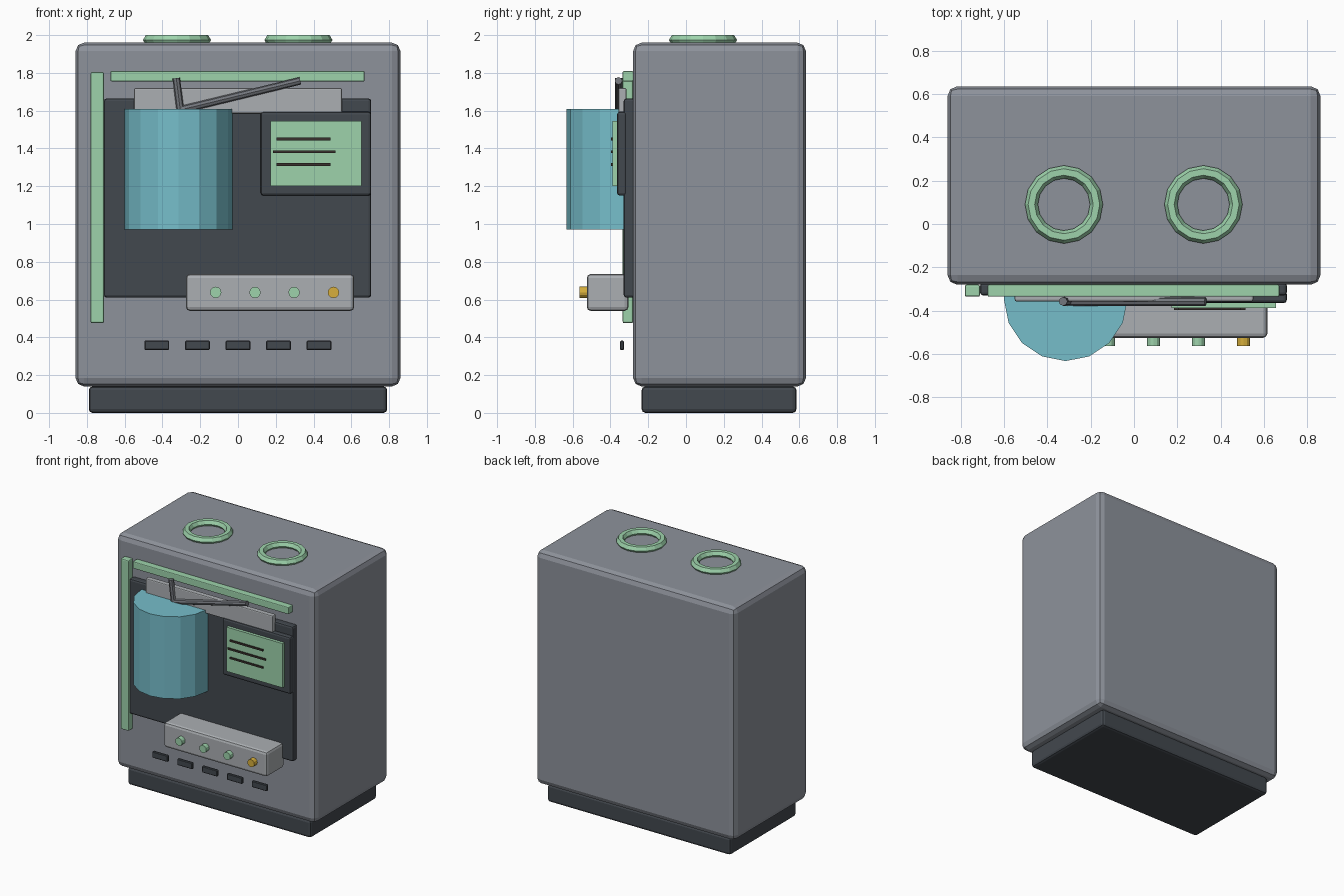
import bpy, bmesh, math
from mathutils import Vector

if "Cube" in bpy.data.objects:
    bpy.data.objects.remove(bpy.data.objects["Cube"])


def material(name, rgb):
    m = bpy.data.materials.new(name)
    m.diffuse_color = (*rgb, 1)
    m.use_nodes = True
    m.node_tree.nodes["Principled BSDF"].inputs["Base Color"].default_value = m.diffuse_color
    return m


STEEL = material("steel", (0.27, 0.29, 0.33))
DARK = material("dark", (0.055, 0.065, 0.077))
LIGHT = material("light_metal", (0.41, 0.43, 0.45))
GREEN = material("green", (0.34, 0.65, 0.41))
GLASS = material("glass", (0.18, 0.51, 0.59))
AMBER = material("amber", (0.68, 0.43, 0.045))
ROD = material("rod_metal", (0.17, 0.18, 0.2))
INK = material("ink", (0.04, 0.03, 0.025))


def add(name, bm, mat):
    bmesh.ops.recalc_face_normals(bm, faces=bm.faces)
    me = bpy.data.meshes.new(name)
    bm.to_mesh(me)
    bm.free()
    ob = bpy.data.objects.new(name, me)
    bpy.context.collection.objects.link(ob)
    me.materials.append(mat)
    return ob


def box(name, x, y, z, mat, bevel=0.0, segments=2):
    """Box from (min, max) ranges with an optional rounded edge."""
    bm = bmesh.new()
    bmesh.ops.create_cube(bm, size=1)
    for v in bm.verts:
        v.co = [r[0] + (c + 0.5) * (r[1] - r[0]) for c, r in zip(v.co, (x, y, z))]
    ob = add(name, bm, mat)
    if bevel:
        mod = ob.modifiers.new("bevel", 'BEVEL')
        mod.width, mod.segments = bevel, segments
    return ob


def rod(name, a, b, radius, sides, mat):
    """Cylinder between two points."""
    a, b = Vector(a), Vector(b)
    bm = bmesh.new()
    bmesh.ops.create_cone(bm, cap_ends=True, segments=sides, radius1=radius,
                          radius2=radius, depth=(b - a).length)
    ob = add(name, bm, mat)
    ob.location = (a + b) / 2
    ob.rotation_mode = 'QUATERNION'
    ob.rotation_quaternion = (b - a).to_track_quat('Z', 'Y')
    return ob


# Cabinet and plinth
box("base", (-0.79, 0.79), (-0.235, 0.585), (0.0, 0.14), DARK, 0.02)
box("cabinet", (-0.86, 0.86), (-0.28, 0.635), (0.14, 1.96), STEEL, 0.045)

# Front panel, trim strips and blank sign plate
box("front_panel", (-0.71, 0.705), (-0.33, -0.27), (0.61, 1.665), DARK, 0.015)
box("side_trim", (-0.78, -0.71), (-0.335, -0.28), (0.475, 1.805), GREEN, 0.008)
box("top_trim", (-0.675, 0.67), (-0.335, -0.28), (1.755, 1.81), GREEN, 0.006)
box("sign_plate", (-0.55, 0.55), (-0.357, -0.315), (1.585, 1.72), LIGHT, 0.008)

# Display with text lines
box("screen_bezel", (0.12, 0.705), (-0.365, -0.31), (1.15, 1.595), DARK, 0.015)
box("screen", (0.172, 0.655), (-0.388, -0.36), (1.2, 1.545), GREEN)
for i, (x0, x1, z) in enumerate([(0.205, 0.49, 1.45), (0.185, 0.515, 1.383), (0.205, 0.49, 1.315)]):
    box(f"screen_line_{i + 1}", (x0, x1), (-0.396, -0.386), (z - 0.007, z + 0.007), INK)

# Half-round mixing vessel
bm = bmesh.new()
outline = [(-0.6, -0.325)]
outline += [(-0.315 - 0.285 * math.cos(i * math.pi / 8), -0.347 - 0.285 * math.sin(i * math.pi / 8))
            for i in range(9)]
outline += [(-0.03, -0.325)]
face = bm.faces.new([bm.verts.new((x, y, 0.97)) for x, y in outline])
ext = bmesh.ops.extrude_face_region(bm, geom=[face])
for v in ext["geom"]:
    if isinstance(v, bmesh.types.BMVert):
        v.co.z = 1.61
add("mixing_vessel", bm, GLASS)

# Stirring rods
rod("stirrer_short", (-0.327, -0.357, 1.772), (-0.3, -0.357, 1.56), 0.02, 8, ROD)
rod("stirrer_long", (0.33, -0.357, 1.758), (-0.31, -0.357, 1.603), 0.02, 8, ROD)

# Control console with buttons
box("console", (-0.275, 0.615), (-0.525, -0.305), (0.54, 0.735), LIGHT, 0.02)
for i, x in enumerate((-0.118, 0.09, 0.297, 0.505)):
    rod(f"button_{i + 1}", (x, -0.51, 0.638), (x, -0.563, 0.638), 0.03, 12, AMBER if i == 3 else GREEN)

# Vent slots standing off the front
for i in range(5):
    x = -0.43 + i * 0.2145
    box(f"vent_{i + 1}", (x - 0.066, x + 0.066), (-0.35, -0.328), (0.332, 0.382), DARK, 0.005, 1)

# Filler rings on the top
for side, sx in (("left", -0.323), ("right", 0.32)):
    bm = bmesh.new()
    n, m = 16, 6
    loops = []
    for i in range(n):
        a = 2 * math.pi * i / n
        loop = []
        for j in range(m):
            b = 2 * math.pi * j / m
            r = 0.15 + 0.03 * math.cos(b)
            loop.append(bm.verts.new((r * math.cos(a), r * math.sin(a), 0.03 * math.sin(b))))
        loops.append(loop)
    for i in range(n):
        p, q = loops[i], loops[(i + 1) % n]
        for j in range(m):
            k = (j + 1) % m
            bm.faces.new((p[j], q[j], q[k], p[k]))
    add(f"filler_ring_{side}", bm, GREEN).location = (sx, 0.09, 1.974)
